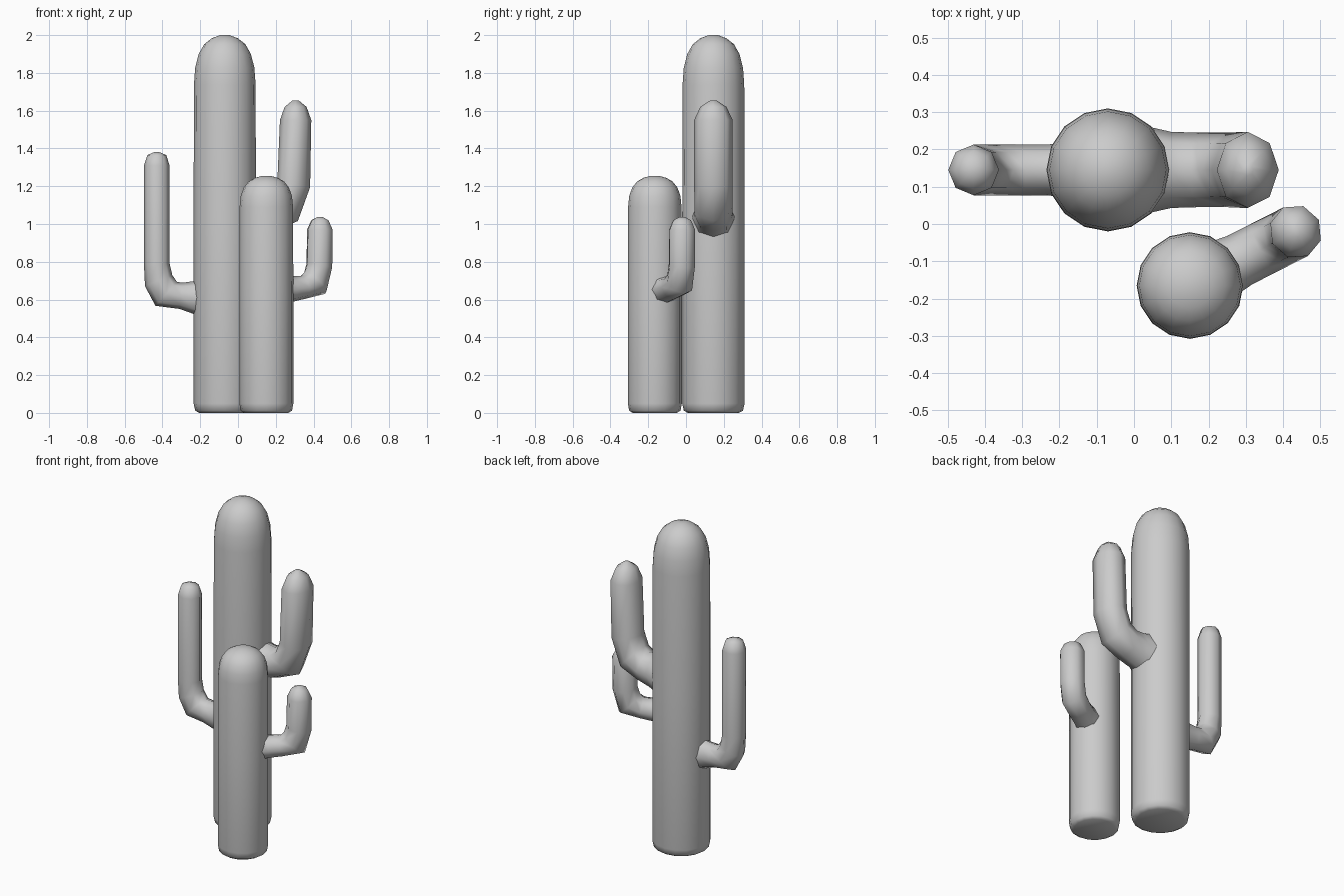
import bpy, bmesh
from math import cos, sin, pi, radians
from mathutils import Vector

old = bpy.data.objects.get("Cube")
if old:
    bpy.data.objects.remove(old, do_unlink=True)

GREY = (0.6, 0.6, 0.6, 1)
grey = bpy.data.materials.new("plain grey")
grey.use_nodes = True
grey.diffuse_color = GREY
grey.node_tree.nodes["Principled BSDF"].inputs["Base Color"].default_value = GREY


def skin(name, rings):
    """Bridge a list of vertex rings into a closed, smooth tube."""
    bm = bmesh.new()
    loops = [[bm.verts.new(p) for p in ring] for ring in rings]
    n = len(loops[0])
    for a, b in zip(loops, loops[1:]):
        for i in range(n):
            j = (i + 1) % n
            bm.faces.new((a[i], a[j], b[j], b[i]))
    bm.faces.new(loops[0])
    bm.faces.new(loops[-1])
    bmesh.ops.recalc_face_normals(bm, faces=bm.faces)
    for f in bm.faces:
        f.smooth = True
    mesh = bpy.data.meshes.new(name)
    bm.to_mesh(mesh)
    bm.free()
    mesh.materials.append(grey)
    obj = bpy.data.objects.new(name, mesh)
    bpy.context.collection.objects.link(obj)
    obj.select_set(True)
    bpy.context.view_layer.objects.active = obj
    bpy.ops.object.shade_smooth_by_angle(angle=radians(60))
    obj.select_set(False)


def trunk(name, x, y, radius, height, dome):
    """Round column with a softened foot and a domed top."""
    profile = [(0.82, 0), (0.95, 0.012), (1, 0.05), (1, height / 2)]
    profile += [(r, height - d * dome) for r, d in
                ((0.99, 1.1), (0.95, 0.72), (0.84, 0.42), (0.66, 0.2), (0.42, 0.07), (0.15, 0))]
    skin(name, [[(x + radius * r * cos(2 * pi * i / 16), y + radius * r * sin(2 * pi * i / 16), z)
                 for i in range(16)] for r, z in profile])


def arm(name, x, y, angle, path, depth, sides=8):
    """Bent tube in a vertical plane; path holds (reach, height, tilt, half width, half depth scale)."""
    out = Vector((cos(angle), sin(angle), 0))
    side = Vector((-sin(angle), cos(angle), 0))
    up = Vector((0, 0, 1))
    rings = []
    for reach, z, tilt, width, scale in path:
        centre = Vector((x, y, z)) + out * reach
        across = out * sin(radians(tilt)) - up * cos(radians(tilt))
        rings.append([centre + across * width * cos(2 * pi * i / sides)
                      + side * depth * scale * sin(2 * pi * i / sides) for i in range(sides)])
    skin(name, rings)


# Trunks
trunk("tall_trunk", -0.07, 0.145, 0.165, 2.0, 0.24)
trunk("short_trunk", 0.15, -0.165, 0.143, 1.255, 0.15)

# Arms: flared root, elbow, upright and rounded tip
arm("right_arm", -0.07, 0.145, pi, [
    (0.08, 0.61, 0, 0.11, 1.2), (0.16, 0.61, 0, 0.088, 1), (0.23, 0.62, 8, 0.07, 1),
    (0.31, 0.63, 42, 0.085, 1), (0.35, 0.70, 68, 0.078, 1), (0.36, 0.79, 90, 0.068, 1),
    (0.36, 1.31, 90, 0.068, 1), (0.36, 1.365, 90, 0.05, 0.75), (0.36, 1.38, 90, 0.015, 0.2)], 0.068)
arm("left_arm", -0.07, 0.145, 0, [
    (0.08, 1.03, 0, 0.14, 1.2), (0.17, 1.04, 0, 0.105, 1), (0.24, 1.05, 12, 0.09, 0.98),
    (0.32, 1.09, 42, 0.1, 0.98), (0.365, 1.21, 80, 0.088, 1), (0.375, 1.55, 90, 0.083, 1),
    (0.375, 1.62, 90, 0.058, 0.68), (0.375, 1.655, 90, 0.015, 0.15)], 0.102)
arm("short_trunk_arm", 0.15, -0.165, radians(27), [
    (0.07, 0.65, 0, 0.09, 1.15), (0.15, 0.655, 0, 0.068, 1), (0.22, 0.665, 10, 0.062, 1),
    (0.29, 0.69, 45, 0.084, 1), (0.315, 0.78, 80, 0.072, 1), (0.318, 0.97, 90, 0.07, 1),
    (0.318, 1.02, 90, 0.046, 0.7), (0.318, 1.038, 90, 0.012, 0.2)], 0.073)
